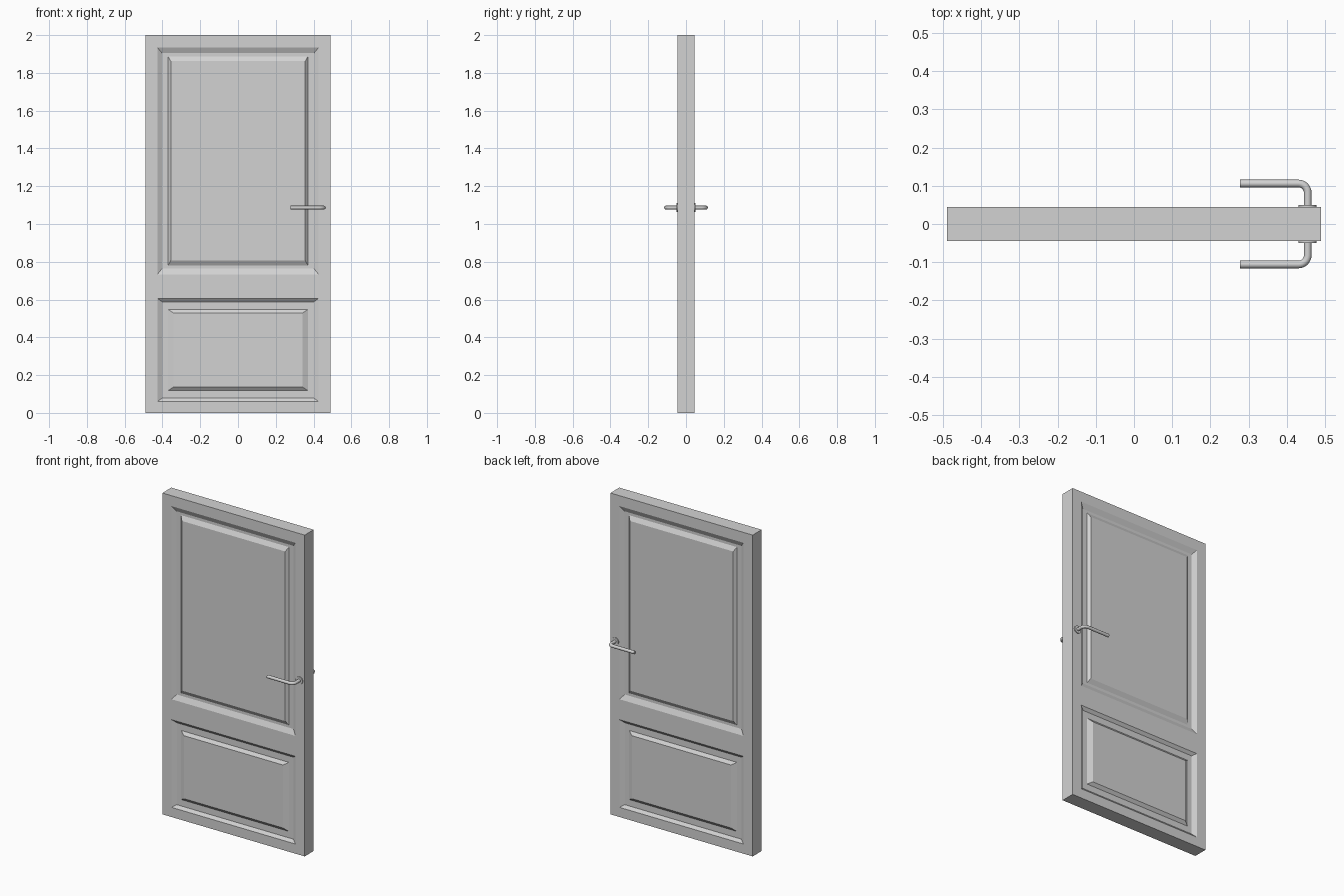
import bpy, bmesh, math
from mathutils import Matrix, Vector

if "Cube" in bpy.data.objects:
    bpy.data.objects.remove(bpy.data.objects["Cube"], do_unlink=True)

grey = bpy.data.materials.new("light_grey")
grey.use_nodes = True
GREY = (0.65, 0.65, 0.65, 1)
grey.diffuse_color = GREY
grey.node_tree.nodes["Principled BSDF"].inputs["Base Color"].default_value = GREY

HALF_W, HALF_T, HEIGHT = 0.49, 0.044, 2.0
GROOVE = 0.015


def add_object(name, mesh, smooth=False):
    mesh.materials.clear()
    mesh.materials.append(grey)
    obj = bpy.data.objects.new(name, mesh)
    bpy.context.collection.objects.link(obj)
    if smooth:
        bpy.ops.object.select_all(action='DESELECT')
        obj.select_set(True)
        bpy.context.view_layer.objects.active = obj
        bpy.ops.object.shade_smooth_by_angle(angle=math.radians(35))
    return obj


# Panels: half width, bottom, top, then (x margin, z margin, depth) of each step
PANELS = [
    (0.427, 0.733, 1.935,
     [(0.025, 0.031, GROOVE), (0.056, 0.047, GROOVE), (0.071, 0.073, 0)]),
    (0.427, 0.060, 0.606,
     [(0.026, 0.018, GROOVE), (0.056, 0.058, GROOVE), (0.086, 0.077, 0)]),
]

# Door leaf: a slab cut along the panel borders
bm = bmesh.new()
bmesh.ops.create_cube(bm, size=1, matrix=Matrix.Translation((0, 0, HEIGHT / 2))
                      @ Matrix.Diagonal((2 * HALF_W, 2 * HALF_T, HEIGHT, 1)))
cuts = [((s * PANELS[0][0], 0, 0), (1, 0, 0)) for s in (-1, 1)]
cuts += [((0, 0, z), (0, 0, 1)) for p in PANELS for z in p[1:3]]
for co, normal in cuts:
    bmesh.ops.bisect_plane(bm, geom=bm.verts[:] + bm.edges[:] + bm.faces[:],
                           plane_co=co, plane_no=normal)

# Grooved and raised panels on both sides
for half, bottom, top, steps in PANELS:
    mid = (bottom + top) / 2
    for side in (-1, 1):
        face = next(f for f in bm.faces if f.normal.y * side > 0.9 and
                    (f.calc_center_median() - Vector((0, side * HALF_T, mid))).length < 0.01)
        ring = list(face.verts)
        bm.faces.remove(face)
        for mx, mz, depth in steps:
            inner = []
            for v in ring:
                x = math.copysign(half - mx, v.co.x)
                z = bottom + mz if v.co.z < mid else top - mz
                inner.append(bm.verts.new((x, side * (HALF_T - depth), z)))
            for i in range(4):
                j = (i + 1) % 4
                bm.faces.new((ring[i], ring[j], inner[j], inner[i]))
            ring = inner
        bm.faces.new(ring)
bmesh.ops.recalc_face_normals(bm, faces=bm.faces)
leaf = bpy.data.meshes.new("door_leaf")
bm.to_mesh(leaf)
bm.free()
add_object("door_leaf", leaf)

# Handles: a round plate and a bent lever on each side
HX, HZ, REACH, BEND, ROD = 0.455, 1.087, 0.106, 0.024, 0.01
for side, label in ((-1, "front"), (1, "back")):
    bm = bmesh.new()
    bmesh.ops.create_cone(bm, cap_ends=True, segments=32, radius1=0.0235,
                          radius2=0.0235, depth=0.01,
                          matrix=Matrix.Translation((HX, side * 0.045, HZ))
                          @ Matrix.Rotation(math.pi / 2, 4, 'X'))
    plate = bpy.data.meshes.new(label + "_handle_plate")
    bm.to_mesh(plate)
    bm.free()
    add_object(label + "_handle_plate", plate, True)

    path = [(HX, HALF_T - 0.005)]
    for i in range(9):
        a = i / 8 * math.pi / 2
        path.append((HX - BEND + BEND * math.cos(a), REACH - BEND + BEND * math.sin(a)))
    path.append((0.278, REACH))
    curve = bpy.data.curves.new(label + "_lever_path", 'CURVE')
    curve.dimensions = '3D'
    curve.bevel_depth = ROD
    curve.bevel_resolution = 4
    curve.use_fill_caps = True
    spline = curve.splines.new('POLY')
    spline.points.add(len(path) - 1)
    for point, (x, y) in zip(spline.points, path):
        point.co = (x, side * y, HZ, 1)
    helper = bpy.data.objects.new(label + "_lever_path", curve)
    bpy.context.collection.objects.link(helper)
    bpy.context.view_layer.update()
    lever = bpy.data.meshes.new_from_object(
        helper.evaluated_get(bpy.context.evaluated_depsgraph_get()))
    bpy.data.objects.remove(helper, do_unlink=True)
    add_object(label + "_handle_lever", lever, True)
